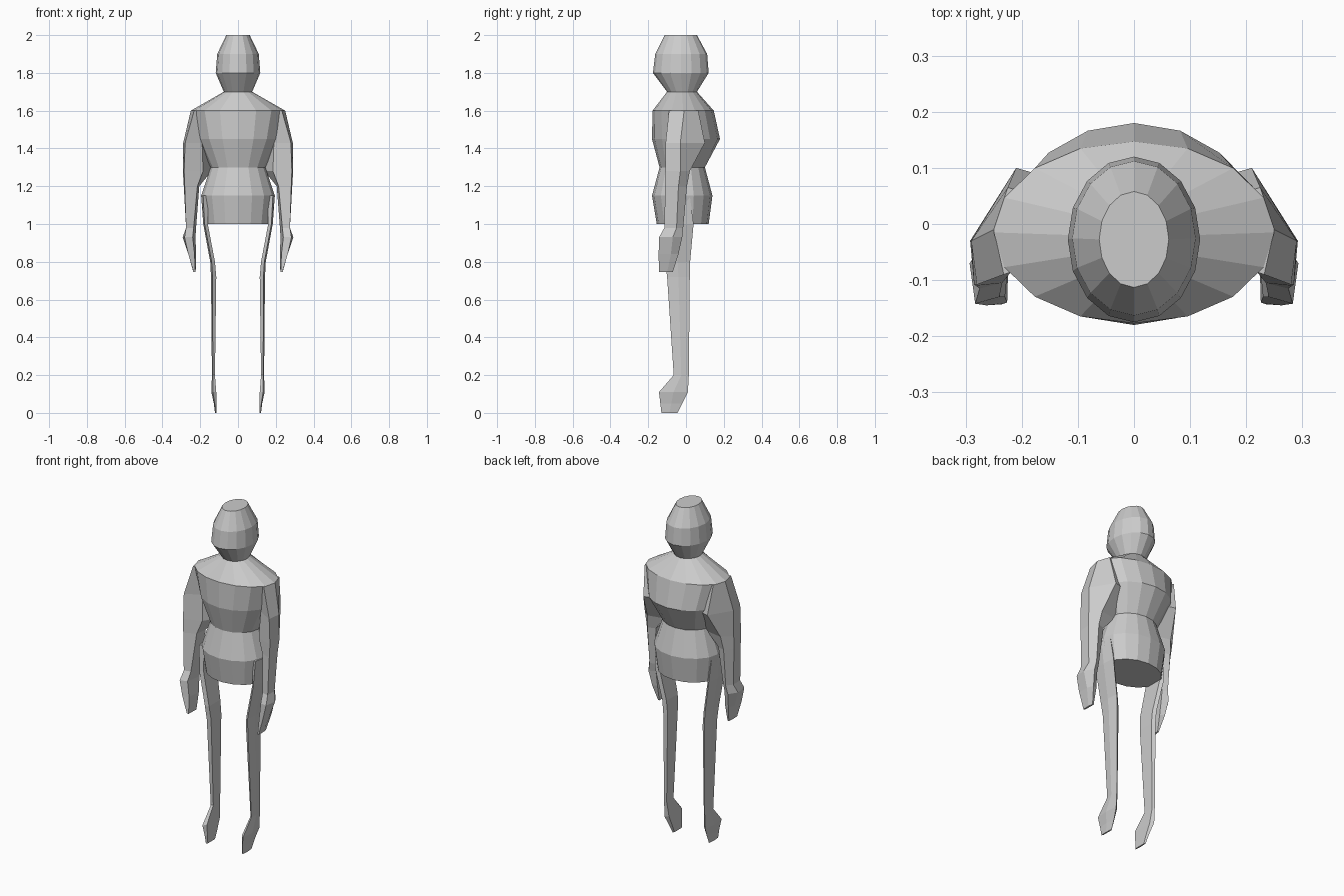
import bpy
import bmesh
from math import sin, cos, pi

cube = bpy.data.objects.get("Cube")
if cube:
    bpy.data.objects.remove(cube, do_unlink=True)

grey = bpy.data.materials.new("plain grey")
grey.use_nodes = True
colour = (0.6, 0.6, 0.6, 1)
grey.diffuse_color = colour
grey.node_tree.nodes["Principled BSDF"].inputs["Base Color"].default_value = colour


def loft(name, rings):
    """Skin a closed, flat-shaded tube through a list of point rings."""
    bm = bmesh.new()
    loops = [[bm.verts.new(p) for p in ring] for ring in rings]
    for a, b in zip(loops, loops[1:]):
        for i in range(len(a)):
            j = (i + 1) % len(a)
            bm.faces.new((a[i], a[j], b[j], b[i]))
    bm.faces.new(loops[0])
    bm.faces.new(loops[-1])
    bmesh.ops.recalc_face_normals(bm, faces=bm.faces)
    mesh = bpy.data.meshes.new(name)
    bm.to_mesh(mesh)
    bm.free()
    mesh.materials.append(grey)
    obj = bpy.data.objects.new(name, mesh)
    bpy.context.collection.objects.link(obj)
    return obj


def oval(z, half_width, front, back, sides=16):
    mid, depth = (front + back) / 2, (back - front) / 2
    return [(half_width * sin(2 * pi * i / sides),
             mid + depth * cos(2 * pi * i / sides), z) for i in range(sides)]


# Torso and head: height, half width, front, back
body = [(1.0, .175, -.155, .12), (1.15, .195, -.18, .14), (1.3, .145, -.14, .10),
        (1.45, .215, -.18, .18), (1.6, .25, -.177, .147), (1.7, .075, -.10, .058)]
head = [(1.7, .075, -.10, .058), (1.8, .118, -.175, .12),
        (1.9, .11, -.163, .112), (2.0, .062, -.113, .058)]
loft("torso", [oval(*r) for r in body])
loft("head", [oval(*r) for r in head])


def limb(name, sections):
    """Sections: height, back, outer, front, inner front, inner back as (x, y)."""
    for side, label in ((1, "left"), (-1, "right")):
        loft(label + "_" + name,
             [[(side * x, y, z) for x, y in pts] for z, *pts in sections])


# Arms grow out of the shoulder and taper to thin hands
limb("arm", [
    (1.6, (.225, .065), (.25, -.01), (.232, -.09), (.17, -.07), (.17, .05)),
    (1.43, (.21, .10), (.29, -.03), (.28, -.108), (.19, -.06), (.14, .08)),
    (1.28, (.24, .02), (.292, -.03), (.285, -.108), (.185, -.07), (.14, 0)),
    (1.2, (.25, .005), (.287, -.04), (.282, -.11), (.215, -.08), (.205, -.01)),
    (.98, (.25, -.015), (.275, -.05), (.275, -.115), (.235, -.105), (.222, -.03)),
    (.93, (.26, -.02), (.293, -.07), (.283, -.142), (.24, -.13), (.225, -.04)),
    (.84, (.25, -.04), (.263, -.08), (.263, -.145), (.23, -.13), (.222, -.05)),
    (.745, (.232, -.07), (.236, -.10), (.235, -.143), (.226, -.14), (.224, -.07)),
])


# Legs are narrow strips hung from the hips: height, outer, inner, front, back
def strip(z, outer, inner, front, back):
    edge = outer * .7 + inner * .3
    return (z, (edge, back), (outer, (front + back) / 2), (edge, front),
            (inner, front * .9 + back * .1), (inner, front * .1 + back * .9))


limb("leg", [strip(*s) for s in (
    (1.15, .195, .16, -.10, .02), (1.0, .184, .16, -.11, .04),
    (.8, .147, .122, -.11, .022), (.72, .143, .115, -.10, .02),
    (.2, .138, .122, -.065, .015))])

# Feet step forward below the ankles
limb("foot", [strip(*s) for s in (
    (.2, .138, .122, -.065, .015), (.11, .141, .115, -.143, .01),
    (.05, .128, .113, -.136, -.02), (0, .122, .113, -.13, -.045))])
